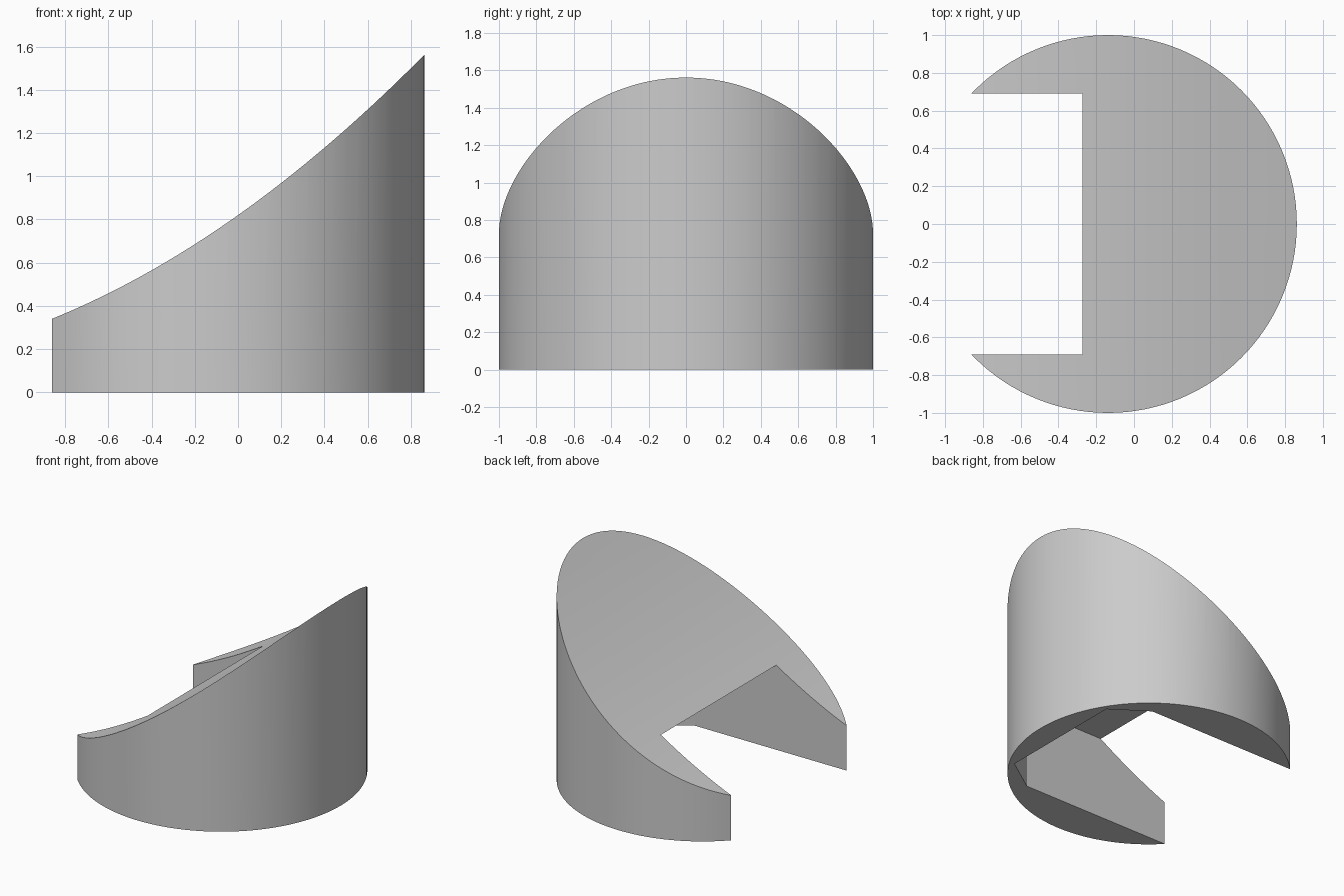
import bpy, bmesh
from mathutils import Matrix

if "Cube" in bpy.data.objects:
    bpy.data.objects.remove(bpy.data.objects["Cube"])

CENTRE_X = -0.138       # axis of the round body
POCKET_TOP = 0.64


def make_object(name, bm):
    bmesh.ops.recalc_face_normals(bm, faces=bm.faces)
    mesh = bpy.data.meshes.new(name)
    bm.to_mesh(mesh)
    bm.free()
    obj = bpy.data.objects.new(name, mesh)
    bpy.context.collection.objects.link(obj)
    return obj


def prism(name, points, offset):
    """Extrude a closed 3D polygon along an offset."""
    bm = bmesh.new()
    face = bm.faces.new([bm.verts.new(p) for p in points])
    out = bmesh.ops.extrude_face_region(bm, geom=[face])
    verts = [v for v in out["geom"] if isinstance(v, bmesh.types.BMVert)]
    bmesh.ops.translate(bm, verts=verts, vec=offset)
    return make_object(name, bm)


def cut(obj, cutter, operation):
    mod = obj.modifiers.new(operation.title(), 'BOOLEAN')
    mod.operation = operation
    mod.solver = 'EXACT'
    mod.object = cutter
    bpy.ops.object.modifier_apply(modifier=mod.name)
    cutter.hide_render = True
    cutter.hide_set(True)


def slope(x):
    return 0.82 + 0.709 * x + 0.176 * x * x


# Round body
bm = bmesh.new()
bmesh.ops.create_cone(bm, cap_ends=True, segments=128, radius1=1, radius2=1,
                      depth=2, matrix=Matrix.Translation((CENTRE_X, 0, 1)))
body = make_object("sloped_body", bm)
bpy.context.view_layer.objects.active = body
body.select_set(True)

# Curved sloping top, as everything above it removed
xs = [-1.3 + 2.4 * i / 40 for i in range(41)]
top_profile = [(x, -1.5, slope(x)) for x in xs] + [(1.1, -1.5, 3), (-1.3, -1.5, 3)]
cut(body, prism("slope_cutter", top_profile, (0, 3, 0)), 'DIFFERENCE')

# Flat-roofed pocket with chamfered rear corners, open at the low side
half = [(-1.5, 0.69), (0.41, 0.69), (0.68, 0.505)]
outline = half + [(x, -y) for x, y in reversed(half)]
pocket = prism("pocket_cutter", [(x, y, -0.2) for x, y in outline],
               (0, 0, POCKET_TOP + 0.2))
cut(body, pocket, 'DIFFERENCE')

# Single grey finish
grey = bpy.data.materials.new("plain_grey")
grey.diffuse_color = (0.6, 0.6, 0.6, 1)
grey.use_nodes = True
grey.node_tree.nodes["Principled BSDF"].inputs["Base Color"].default_value = grey.diffuse_color
body.data.materials.clear()
body.data.materials.append(grey)
for p in body.data.polygons:
    p.material_index = 0
bpy.ops.object.shade_smooth_by_angle(angle=0.5)
